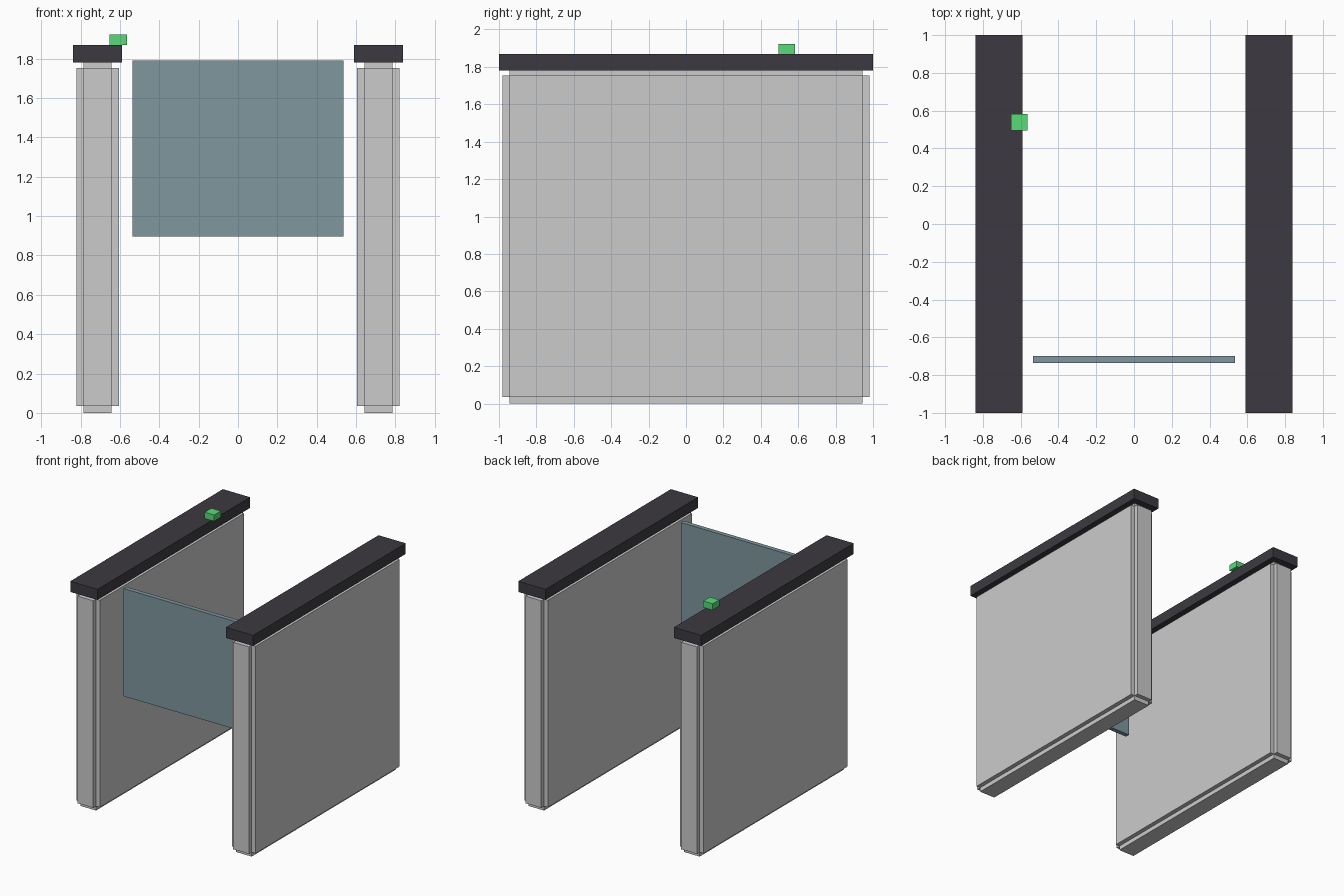
import bpy, bmesh
from mathutils import Vector

if "Cube" in bpy.data.objects:
    bpy.data.objects.remove(bpy.data.objects["Cube"])


def material(name, color):
    m = bpy.data.materials.new(name)
    m.diffuse_color = color
    m.use_nodes = True
    m.node_tree.nodes["Principled BSDF"].inputs["Base Color"].default_value = m.diffuse_color
    return m


def box(name, lo, hi, mat=None, step=0.0):
    """Box between two corners; step pushes every face outward, leaving notched edges."""
    lo, hi = Vector(lo), Vector(hi)
    bm = bmesh.new()
    bmesh.ops.create_cube(bm, size=1)
    for v in bm.verts:
        v.co = (lo + hi) / 2 + v.co * (hi - lo)
    if step:
        normals = [(f, f.normal.copy()) for f in bm.faces]
        for f, n in normals:
            new = bmesh.ops.extrude_discrete_faces(bm, faces=[f])["faces"]
            verts = {v for g in new for v in g.verts}
            bmesh.ops.translate(bm, verts=list(verts), vec=n * step)
    bmesh.ops.recalc_face_normals(bm, faces=bm.faces[:])
    me = bpy.data.meshes.new(name)
    bm.to_mesh(me)
    bm.free()
    ob = bpy.data.objects.new(name, me)
    bpy.context.collection.objects.link(ob)
    if mat:
        me.materials.append(mat)
    return ob


dark = material("dark_cap", (0.045, 0.042, 0.052, 1))
teal = material("teal_panel", (0.21, 0.31, 0.34, 1))
green = material("green_light", (0.10, 0.70, 0.19, 1))

# Side walls with stepped edges, each under a dark cap
STEP = 0.036
for side, x in (("left", -0.714), ("right", 0.714)):
    box(side + "_wall", (x - 0.072, -0.944, STEP), (x + 0.072, 0.944, 1.753), step=STEP)
    box(side + "_cap", (x - 0.125, -1, 1.782), (x + 0.125, 1, 1.87), dark)

# Hanging panel between the walls
box("gate_panel", (-0.535, -0.735, 0.897), (0.535, -0.698, 1.79), teal)

# Small signal light on the left cap
box("signal_light", (-0.652, 0.495, 1.87), (-0.565, 0.582, 1.922), green)
